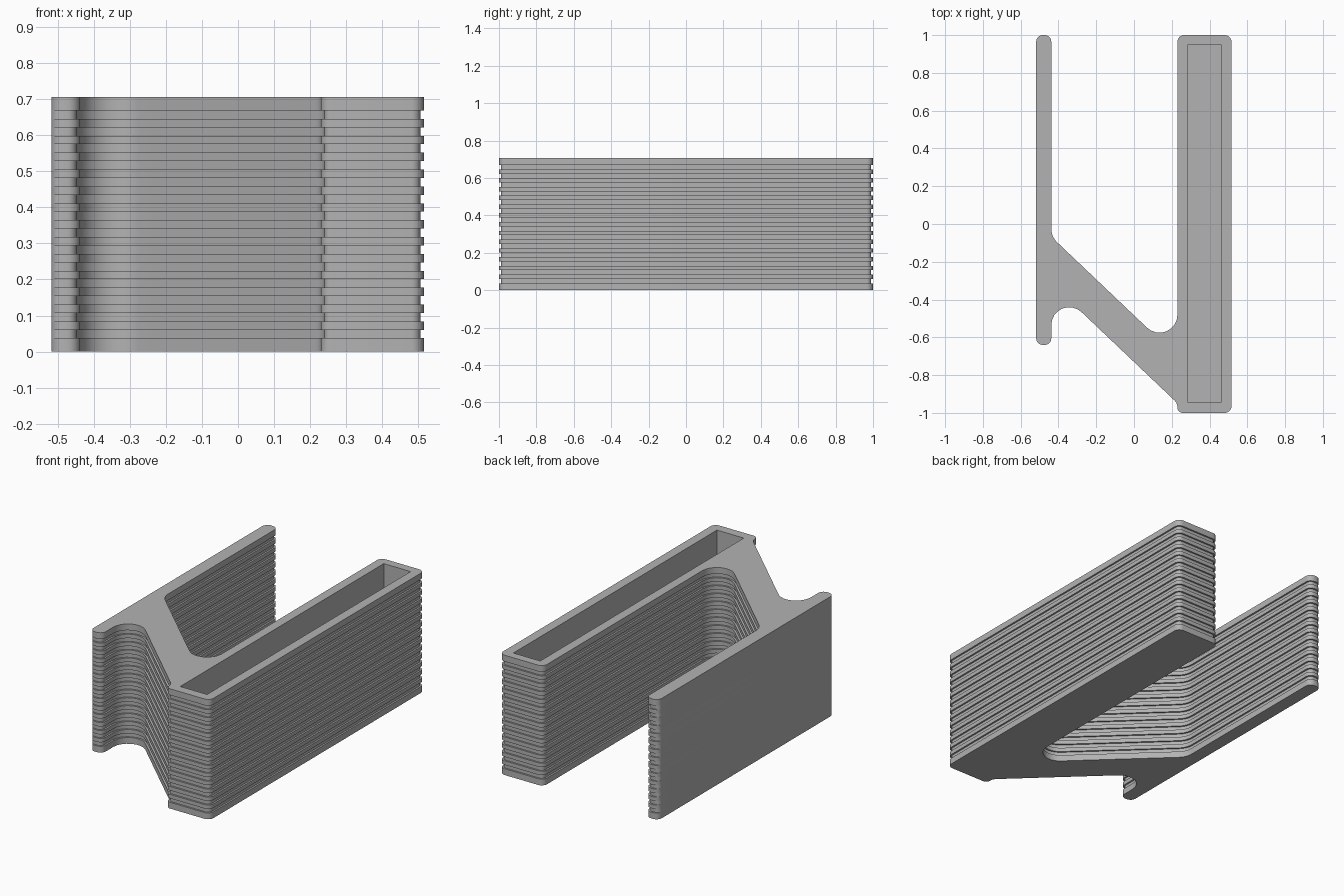
import bpy, bmesh, math
from mathutils import Vector

cube = bpy.data.objects.get("Cube")
if cube:
    bpy.data.objects.remove(cube)

HEIGHT, LIP, GROOVES, DEPTH = 0.706, 0.037, 14, 0.01
L, P, B, R = -0.518, -0.438, 0.23, 0.516   # plate outer/inner, box inner/outer

# Sharp corners of the plan (counter-clockwise) with fillet radii;
# a negative radius marks a concave corner
CORNERS = [
    (L, -0.64, 0.035), (P, -0.64, 0.035), (P, -0.314, -0.095),
    (B, -0.949, -0.05), (B, -1, 0.028), (R, -1, 0.035), (R, 1, 0.035),
    (B, 1, 0.035), (B, -0.702, -0.095), (P, -0.067, -0.1),
    (P, 1, 0.035), (L, 1, 0.035),
]


def inset_corners(depth):
    """Move every edge inwards except the flat outer plate face."""
    pts = [Vector(c[:2]) for c in CORNERS]
    n = len(pts)
    lines = []
    for i, a in enumerate(pts):
        d = (pts[(i + 1) % n] - a).normalized()
        shift = 0 if i == n - 1 else depth
        lines.append((a + Vector((-d.y, d.x)) * shift, d))
    out = []
    for i in range(n):
        (p, d), (q, e) = lines[i - 1], lines[i]
        w = q - p
        out.append(p + d * (w.cross(e) / d.cross(e)))
    return out


def outline(depth, steps=8):
    """Rounded plan outline, inset by the given depth."""
    pts = inset_corners(depth)
    ring = []
    for i, p in enumerate(pts):
        radius = abs(CORNERS[i][2] - depth)
        u = (pts[i - 1] - p).normalized()
        v = (pts[(i + 1) % len(pts)] - p).normalized()
        half = math.acos(u.dot(v)) / 2
        centre = p + (u + v).normalized() * radius / math.sin(half)
        a, b = [p + w * radius / math.tan(half) - centre for w in (u, v)]
        start = math.atan2(a.y, a.x)
        sweep = math.atan2(a.cross(b), a.dot(b))
        for k in range(steps + 1):
            t = start + sweep * k / steps
            ring.append(centre + Vector((math.cos(t), math.sin(t))) * radius)
    return ring


def add_ring(bm, plan, z):
    return [bm.verts.new((p.x, p.y, z)) for p in plan]


def loop_edges(bm, ring):
    return [bm.edges.get((a, b)) or bm.edges.new((a, b))
            for a, b in zip(ring, ring[1:] + ring[:1])]


def skin(bm, low, high):
    n = len(low)
    for i in range(n):
        j = (i + 1) % n
        bm.faces.new((low[i], low[j], high[j], high[i]))


bm = bmesh.new()
full, groove = outline(0), outline(DEPTH)

# Grooved outer wall: alternating rib and groove bands between two lips
band = (HEIGHT - 2 * LIP) / (2 * GROOVES - 1)
rings = [add_ring(bm, full, 0)]
for k in range(2 * GROOVES):
    z = LIP + k * band
    pair = (full, groove) if k % 2 == 0 else (groove, full)
    rings += [add_ring(bm, plan, z) for plan in pair]
rings.append(add_ring(bm, full, HEIGHT))
for low, high in zip(rings, rings[1:]):
    skin(bm, low, high)

# Long pocket in the box, closed at the bottom
pocket = [Vector(c) for c in ((0.285, -0.945), (0.46, -0.945),
                              (0.46, 0.95), (0.285, 0.95))]
floor = add_ring(bm, pocket, LIP)
rim = add_ring(bm, pocket, HEIGHT)
skin(bm, floor, rim)
bm.faces.new(floor)

# Base, and top face around the pocket opening
bm.faces.new(rings[0])
bmesh.ops.triangle_fill(bm, use_beauty=True, normal=(0, 0, 1),
                        edges=loop_edges(bm, rings[-1]) + loop_edges(bm, rim))
bmesh.ops.recalc_face_normals(bm, faces=bm.faces)

mesh = bpy.data.meshes.new("bracket_tray")
bm.to_mesh(mesh)
bm.free()

# Plain grey material
grey = bpy.data.materials.new("grey")
grey.use_nodes = True
colour = (0.45, 0.45, 0.45, 1)
grey.diffuse_color = colour
grey.node_tree.nodes["Principled BSDF"].inputs["Base Color"].default_value = colour
mesh.materials.append(grey)

body = bpy.data.objects.new("bracket_tray", mesh)
bpy.context.collection.objects.link(body)
bpy.context.view_layer.objects.active = body
body.select_set(True)
bpy.ops.object.shade_smooth_by_angle(angle=math.radians(30))
